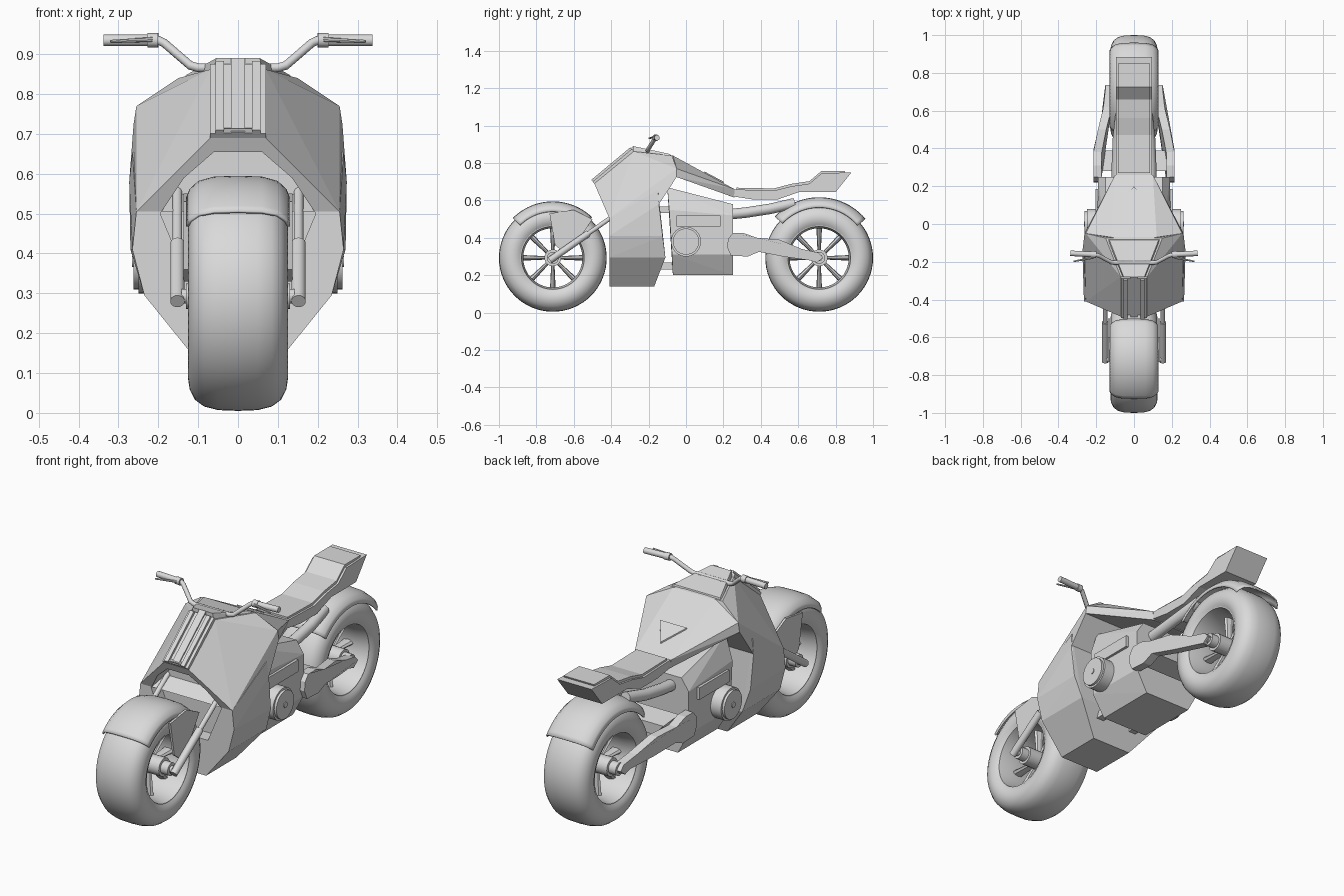
import bpy, bmesh, math
from mathutils import Vector, Matrix

default = bpy.data.objects.get("Cube")
if default:
    bpy.data.objects.remove(default, do_unlink=True)

grey = bpy.data.materials.new("plain grey")
grey.use_nodes = True
grey.diffuse_color = (0.7, 0.7, 0.7, 1)
grey.node_tree.nodes["Principled BSDF"].inputs["Base Color"].default_value = grey.diffuse_color

SIDES = (("left", 1), ("right", -1))


def finish(name, bm, smooth=False):
    bmesh.ops.recalc_face_normals(bm, faces=bm.faces[:])
    mesh = bpy.data.meshes.new(name)
    bm.to_mesh(mesh)
    bm.free()
    mesh.materials.append(grey)
    obj = bpy.data.objects.new(name, mesh)
    bpy.context.collection.objects.link(obj)
    if smooth:
        bpy.ops.object.select_all(action='DESELECT')
        obj.select_set(True)
        bpy.context.view_layer.objects.active = obj
        bpy.ops.object.shade_smooth_by_angle(angle=math.radians(40))
    return obj


def hull(name, points):
    """Faceted solid around points given for the left half."""
    bm = bmesh.new()
    for x, y, z in points:
        for side in {x, -x}:
            bm.verts.new((side, y, z))
    out = bmesh.ops.convex_hull(bm, input=bm.verts[:])
    loose = [v for v in bm.verts if not v.link_faces]
    bmesh.ops.delete(bm, geom=loose, context='VERTS')
    bmesh.ops.dissolve_limit(bm, angle_limit=0.02, verts=bm.verts[:], edges=bm.edges[:])
    return finish(name, bm)


def prism(name, profile, x0, x1, shift=None):
    """Side profile of (y, z) points drawn out between two x positions."""
    bm = bmesh.new()
    ends = []
    for x in (x0, x1):
        ends.append([bm.verts.new((x + (shift(y) if shift else 0), y, z)) for y, z in profile])
    count = len(profile)
    bm.faces.new(ends[0])
    bm.faces.new(ends[1])
    for i in range(count):
        j = (i + 1) % count
        bm.faces.new((ends[0][i], ends[0][j], ends[1][j], ends[1][i]))
    return finish(name, bm)


def rod(name, a, b, r, r_end=None, sides=20):
    """Straight cylinder or cone between two points."""
    a, b = Vector(a), Vector(b)
    axis = b - a
    bm = bmesh.new()
    turn = axis.to_track_quat('Z', 'Y').to_matrix().to_4x4()
    bmesh.ops.create_cone(bm, cap_ends=True, segments=sides, radius1=r, radius2=r_end or r,
                          depth=axis.length, matrix=Matrix.Translation((a + b) / 2) @ turn)
    return finish(name, bm, True)


def pipe(name, points, r):
    """Bent tube through points."""
    curve = bpy.data.curves.new(name, 'CURVE')
    curve.dimensions = '3D'
    curve.bevel_depth = r
    curve.bevel_resolution = 4
    curve.use_fill_caps = True
    line = curve.splines.new('POLY')
    line.points.add(len(points) - 1)
    for p, co in zip(line.points, points):
        p.co = (*co, 1)
    line.use_smooth = True
    curve.materials.append(grey)
    obj = bpy.data.objects.new(name, curve)
    bpy.context.collection.objects.link(obj)
    return obj


def sweep(name, profile, cy, cz, start, end, steps, full=False):
    """Turn (x, radius) points about a wheel axle."""
    bm = bmesh.new()
    rings = []
    for k in range(steps + (not full)):
        a = math.radians(start + (end - start) * k / steps)
        rings.append([bm.verts.new((x, cy + r * math.cos(a), cz + r * math.sin(a))) for x, r in profile])
    count = len(profile)
    for k in range(steps):
        p, q = rings[k], rings[(k + 1) % len(rings)]
        for i in range(count if full else count - 1):
            j = (i + 1) % count
            bm.faces.new((p[i], p[j], q[j], q[i]))
    return finish(name, bm, True)


def both(half):
    return [(-x, r) for x, r in reversed(half)] + half[1:]


# Wheels: tyre, rim barrel, spokes, hub
AXLE_Z = 0.293
tyre = both([(0, .288), (.05, .286), (.085, .277), (.108, .26), (.121, .235), (.125, .21), (.118, .185), (.108, .17)])
rim = [(-.11, .178), (-.11, .168), (-.05, .158), (.05, .158), (.11, .168), (.11, .178)]
for place, cy in (("front", -.712), ("rear", .712)):
    sweep(place + "_tyre", tyre, cy, AXLE_Z, 0, 360, 64, True)
    sweep(place + "_rim", rim, cy, AXLE_Z, 0, 360, 64, True)
    rod(place + "_hub", (-.09, cy, AXLE_Z), (.09, cy, AXLE_Z), .045)
    rod(place + "_axle", (-.13, cy, AXLE_Z), (.13, cy, AXLE_Z), .032)
    rod(place + "_axle_nut", (-.142, cy, AXLE_Z), (.142, cy, AXLE_Z), .018)
    for k in range(8):
        a = k * math.pi / 4
        d = Vector((0, math.cos(a), math.sin(a)))
        spoke = rod(f"{place}_spoke_{k}", d * .035, d * .162, .009, .015, 8)
        spoke.scale.x = 2
        spoke.location = (0, cy, AXLE_Z)

# Mudguards
for place, cy, grow, start, end in (("front", -.712, 0, 46, 135), ("rear", .712, .022, 40, 137)):
    section = both([(0, .302 + grow), (.06, .3 + grow), (.1, .289 + grow), (.122, .268 + grow), (.13, .248 + grow)])
    guard = sweep(place + "_mudguard", section, cy, AXLE_Z, start, end, 24)
    guard.modifiers.new("thickness", 'SOLIDIFY').thickness = .007

# Fork legs and mudguard stays
for side, s in SIDES:
    x = .152 * s
    rod(side + "_fork_slider", (x, -.728, .28), (x, -.52, .425), .018)
    rod(side + "_fork_tube", (x, -.55, .404), (x, -.31, .572), .012)
    prism(side + "_mudguard_stay", [(-.73, .53), (-.7, .36), (-.66, .33), (-.56, .41), (-.5, .5), (-.6, .55)],
          .126 * s, .137 * s)

# Upper cowl, tank and lower shroud
cowl_brow, cowl_top = (.07, -.49, .69), (.07, -.28, .862)
shoulder, corner = (.15, -.075, .84), (.255, -.05, .77)
chin, hip = (.255, -.41, .505), (.262, -.05, .725)
knee = (.273, -.145, .58)
cowl = hull("front_cowl", [cowl_brow, cowl_top, shoulder, corner, chin, hip])
hull("fuel_tank", [(.12, -.07, .84), corner, hip, (.1, .26, .66), (.09, .26, .615), (0, -.1, .845)])
hull("shroud_shoulder", [chin, knee, hip])
shroud = hull("lower_shroud", [chin, (.265, -.15, .655), knee, (.27, -.125, .41), (.235, -.11, .295),
                               (.265, -.41, .41), (.235, -.41, .295), (.11, -.17, .14), (.11, -.41, .14)])

# Arch cut behind the front wheel
arch = hull("arch_cutter", [(x, y, z) for y in (-.6, -.34)
                            for x, z in ((.12, .32), (.195, .5), (.135, .59), (.06, .655))])
arch.hide_render = True
arch.hide_viewport = True
arch.display_type = 'WIRE'
for part in (cowl, shroud):
    cut = part.modifiers.new("arch", 'BOOLEAN')
    cut.operation = 'DIFFERENCE'
    cut.solver = 'EXACT'
    cut.object = arch

# Ribbed nose strip
nose = Vector((0, -.49, .69))
along = Vector((0, .21, .175))
out = Vector((0, -.64, .768))
for name, xs, depth, reach in (("nose_panel", (-.07, .07), .014, 1.0), ("left_nose_rib", (.035, .056), .026, .99),
                               ("right_nose_rib", (-.056, -.035), .026, .99), ("middle_nose_rib", (-.018, .018), .02, 1.06)):
    corners = [nose - out * .01, nose + along * reach - out * .01,
               nose + along * reach + out * depth, nose + out * depth]
    prism(name, [(c.y, c.z) for c in corners], *xs)
hull("nose_lamp", [(.05, -.497, .7), (.035, -.502, .714), (.05, -.46, .69), (.035, -.46, .715)])

# Instrument panel and tank chevron
hull("instrument_panel", [(.14, -.08, .835), (.13, -.085, .848), (.06, -.28, .86), (.055, -.28, .89), (.03, -.15, .858)])
hull("tank_chevron", [(x, y, .832 - (y + .07) * .53 + lift) for x, y in ((.075, .1), (0, .2), (0, .1))
                      for lift in (0, .012)])

# Handlebar
for side, s in SIDES:
    pipe(side + "_handlebar", [(0, -.205, .866), (.1 * s, -.205, .866), (.12 * s, -.203, .872),
                               (.185 * s, -.168, .928), (.2 * s, -.163, .935), (.33 * s, -.155, .935)], .011)
    rod(side + "_grip", (.225 * s, -.161, .935), (.337 * s, -.155, .935), .0145)
    rod(side + "_clamp", (.2 * s, -.163, .935), (.227 * s, -.161, .935), .018)
    rod(side + "_lever", (.215 * s, -.178, .937), (.32 * s, -.198, .932), .006, .004, 8)
    rod(side + "_riser", (.06 * s, -.2, .835), (.06 * s, -.205, .87), .014)

# Engine block with side covers
hull("engine_block", [(.15, -.1, .67), (.15, .25, .58), (.195, -.09, .55), (.19, .25, .52),
                      (.195, -.075, .31), (.19, .25, .31), (.13, -.07, .2), (.13, .25, .2)])
for side, s in SIDES:
    prism(side + "_engine_panel", [(-.05, .46), (.185, .46), (.185, .52), (-.05, .52)], .18 * s, .205 * s)
    rod(side + "_round_cover", (.17 * s, 0, .38), (.25 * s, 0, .38), .08, sides=40)
    rod(side + "_cover_cap", (.25 * s, 0, .38), (.262 * s, 0, .38), .07, sides=40)
    rod(side + "_cover_bolt", (.25 * s, 0, .38), (.266 * s, 0, .38), .014)
    for level, z in (("upper", .55), ("lower", .25)):
        prism(f"{side}_{level}_mount", [(-.2, z - .018), (-.05, z - .018), (-.05, z + .018), (-.2, z + .018)],
              .08 * s, .12 * s)

# Swingarm and frame tubes
arm = [(.22, .35), (.24, .305), (.33, .3), (.39, .325), (.52, .3), (.66, .28), (.7, .268), (.735, .295),
       (.71, .32), (.62, .34), (.5, .39), (.38, .4), (.31, .425), (.25, .425), (.225, .395)]
for side, s in SIDES:
    prism(side + "_swingarm", arm, -.022 * s, .022 * s,
          lambda y, s=s: s * (.193 - .063 * min(1, max(0, (y - .4) / .26))))
    pipe(side + "_frame_tube", [(.09 * s, .22, .525), (.09 * s, .32, .535), (.085 * s, .45, .555), (.07 * s, .58, .585)], .028)
prism("swingarm_bridge", [(.28, .32), (.39, .335), (.39, .39), (.28, .41)], -.18, .18)

# Seat base and cushion
prism("seat_base", [(.23, .66), (.47, .652), (.56, .675), (.66, .69), (.725, .745), (.885, .75), (.8, .645),
                    (.605, .645), (.49, .605), (.36, .605), (.23, .625)], -.095, .095)
cushion = [(.27, .668), (.47, .664), (.56, .688), (.66, .703), (.725, .758), (.85, .758),
           (.84, .735), (.72, .73), (.66, .67), (.47, .64), (.27, .64)]
for side, s in SIDES:
    prism(side + "_cushion", cushion, 0, .085 * s, lambda y, s=s: 0)
